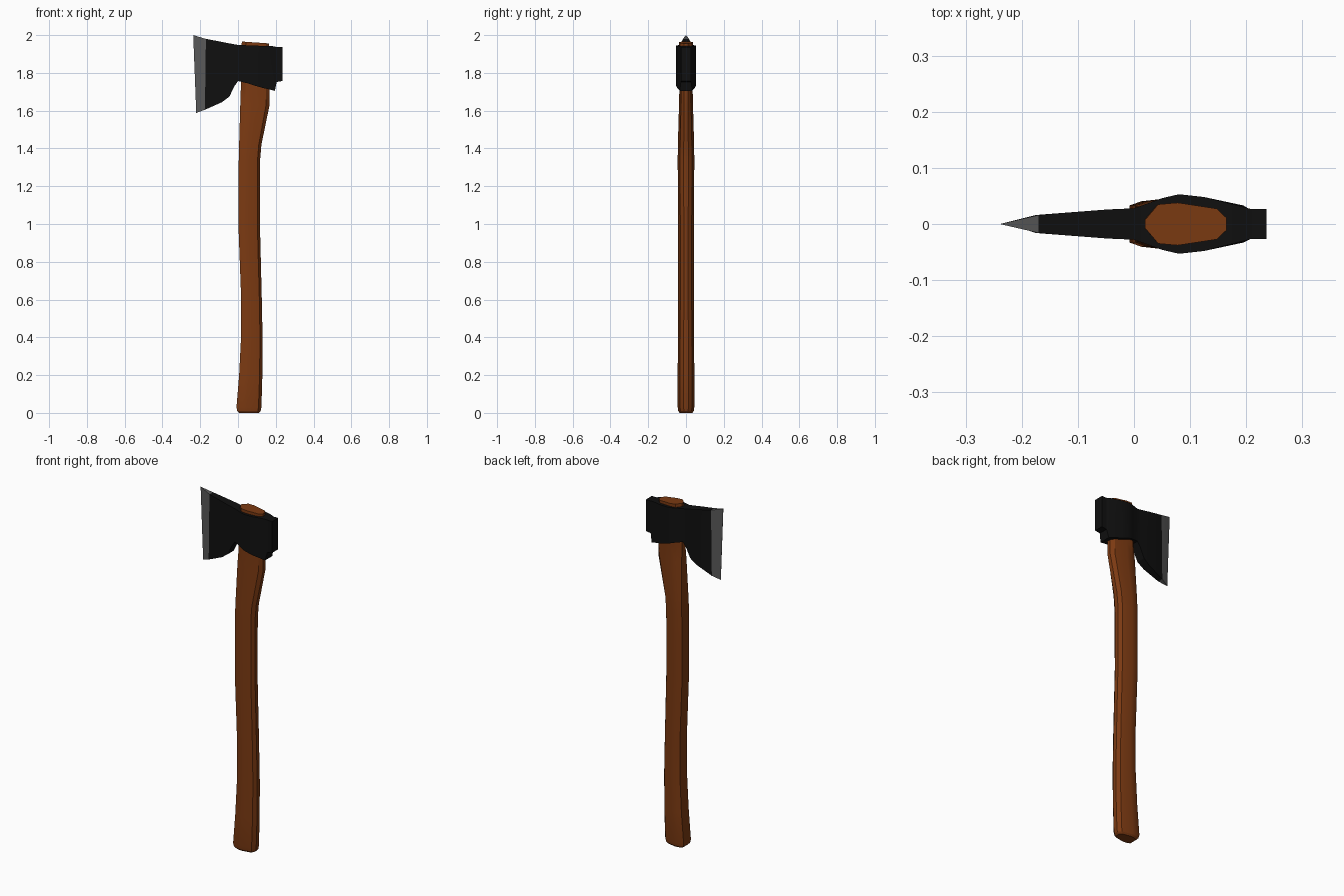
import bpy, bmesh, math

cube = bpy.data.objects.get("Cube")
if cube:
    bpy.data.objects.remove(cube, do_unlink=True)


def material(name, rgb, metallic=0.0):
    mat = bpy.data.materials.new(name)
    mat.use_nodes = True
    mat.diffuse_color = (*rgb, 1)
    bsdf = mat.node_tree.nodes["Principled BSDF"]
    bsdf.inputs["Base Color"].default_value = (*rgb, 1)
    bsdf.inputs["Metallic"].default_value = metallic
    bsdf.inputs["Roughness"].default_value = 0.6
    return mat


def loft(name, rings, mats, smooth_angle):
    """Bridge a row of equal rings and cap both ends."""
    bm = bmesh.new()
    loops = [[bm.verts.new(p) for p in ring] for ring in rings]
    n = len(loops[0])
    for a, b in zip(loops, loops[1:]):
        for i in range(n):
            j = (i + 1) % n
            bm.faces.new((a[i], a[j], b[j], b[i]))
    bm.faces.new(loops[0])
    bm.faces.new(loops[-1])
    bmesh.ops.recalc_face_normals(bm, faces=bm.faces)
    mesh = bpy.data.meshes.new(name)
    bm.to_mesh(mesh)
    bm.free()
    for mat in mats:
        mesh.materials.append(mat)
    obj = bpy.data.objects.new(name, mesh)
    bpy.context.collection.objects.link(obj)
    bpy.ops.object.select_all(action="DESELECT")
    obj.select_set(True)
    bpy.context.view_layer.objects.active = obj
    bpy.ops.object.shade_smooth_by_angle(angle=math.radians(smooth_angle))
    return obj


wood = material("brown wood", (0.2, 0.042, 0.006))
iron = material("black iron", (0.005, 0.005, 0.005))
steel = material("ground steel", (0.1, 0.1, 0.1))


# Handle: eight-sided sections (height, left x, right x, half depth, left flat)
def handle_ring(z, x0, x1, d, flat):
    half = [(0, flat), (0.16, 0.92), (0.4, 1), (0.88, 0.72), (1, 0.28)]
    pts = half + [(u, -v) for u, v in reversed(half)]
    tilt = -0.01 if z > 1.9 else 0
    return [(x0 + u * (x1 - x0), v * d, z + u * tilt) for u, v in pts]


handle_sections = [
    (0.0, 0.005, 0.11, 0.034, 0.7),
    (0.01, -0.004, 0.12, 0.041, 0.75),
    (0.03, -0.008, 0.124, 0.044, 0.75),
    (0.2, 0.006, 0.129, 0.044, 0.75),
    (0.4, 0.016, 0.13, 0.043, 0.75),
    (0.6, 0.017, 0.126, 0.042, 0.75),
    (1.0, 0.002, 0.116, 0.042, 0.75),
    (1.34, 0.004, 0.117, 0.044, 0.75),
    (1.42, 0.006, 0.124, 0.043, 0.72),
    (1.63, 0.012, 0.167, 0.037, 0.6),
    (1.72, 0.015, 0.167, 0.035, 0.45),
    (1.966, 0.02, 0.165, 0.038, 0.2),
]
loft("handle", [handle_ring(*s) for s in handle_sections], [wood], 20)


# Head: four-cornered sections (top x, bottom x, top z, bottom z, half depth)
def head_ring(xt, xb, zt, zb, d):
    return [(xt, -d, zt), (xt, d, zt), (xb, d, zb), (xb, -d, zb)]


head_sections = [
    (-0.237, -0.221, 2.0, 1.588, 0.0005),
    (-0.17, -0.175, 1.98, 1.605, 0.016),
    (-0.085, -0.085, 1.964, 1.645, 0.023),
    (-0.045, -0.045, 1.956, 1.675, 0.026),
    (-0.022, -0.022, 1.952, 1.725, 0.027),
    (0.0, 0.0, 1.948, 1.757, 0.028),
    (0.05, 0.05, 1.946, 1.745, 0.046),
    (0.08, 0.08, 1.945, 1.735, 0.053),
    (0.125, 0.125, 1.943, 1.722, 0.048),
    (0.185, 0.195, 1.941, 1.705, 0.033),
    (0.207, 0.205, 1.937, 1.752, 0.027),
    (0.236, 0.236, 1.937, 1.757, 0.027),
]
head = loft("axe_head", [head_ring(*s) for s in head_sections], [iron, steel], 20)

# Ground cutting edge
for face in head.data.polygons:
    if face.center.x < -0.19:
        face.material_index = 1
